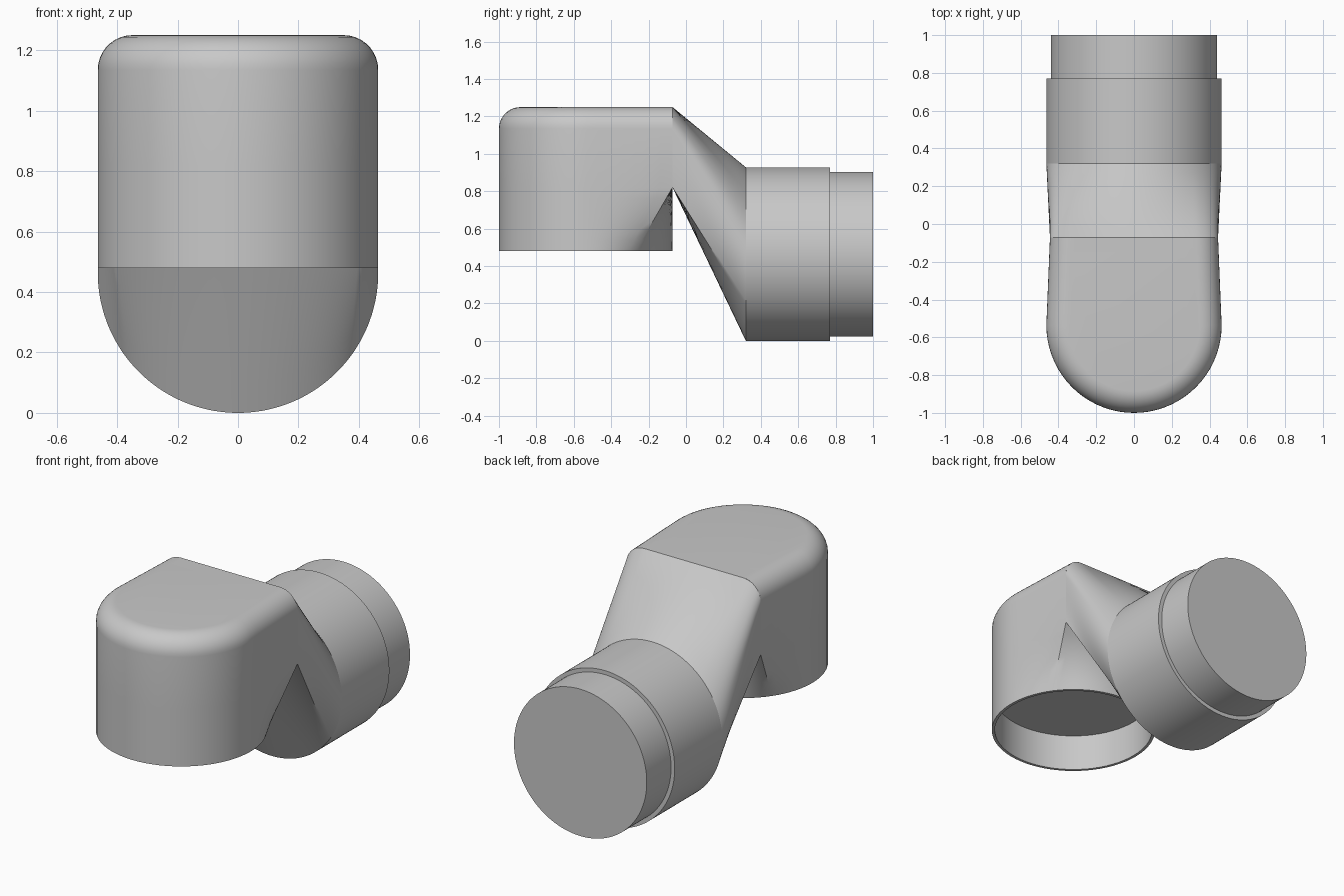
import bpy
import bmesh
from math import sin, cos, radians, pi, tau

if "Cube" in bpy.data.objects:
    bpy.data.objects.remove(bpy.data.objects["Cube"])

grey = bpy.data.materials.new("plain grey")
grey.use_nodes = True
COLOR = (0.58, 0.58, 0.58, 1)
grey.diffuse_color = COLOR
grey.node_tree.nodes["Principled BSDF"].inputs["Base Color"].default_value = COLOR

R = 0.464            # main radius
CUP_Y = -1 + R       # axis of the downward cup
JOIN_Y = CUP_Y + R   # plane where hood meets transition
JOIN_X = 0.445       # half width at the join
FILLET = 0.115
RIM, NOTCH, TOP = 0.48, 0.82, 1.25
PIPE_Y = 0.32
CORNER = 35          # cup angle that feeds the back corner


def loft(name, rings, cap_start=False, cap_end=False, drop=None):
    """Skin equal-length closed rings; drop(face) removes hidden faces."""
    bm = bmesh.new()
    rows = [[bm.verts.new(p) for p in ring] for ring in rings]
    n = len(rows[0])
    for a, b in zip(rows, rows[1:]):
        for i in range(n):
            j = (i + 1) % n
            bm.faces.new((a[i], a[j], b[j], b[i]))
    if cap_start:
        bm.faces.new(rows[0][::-1])
    if cap_end:
        bm.faces.new(rows[-1])
    bmesh.ops.recalc_face_normals(bm, faces=bm.faces)
    if drop:
        hidden = [f for f in bm.faces if drop(f)]
        bmesh.ops.delete(bm, geom=hidden, context="FACES")
    bmesh.ops.remove_doubles(bm, verts=bm.verts, dist=1e-5)
    mesh = bpy.data.meshes.new(name)
    bm.to_mesh(mesh)
    bm.free()
    mesh.materials.append(grey)
    obj = bpy.data.objects.new(name, mesh)
    bpy.context.collection.objects.link(obj)
    bpy.ops.object.select_all(action="DESELECT")
    obj.select_set(True)
    bpy.context.view_layer.objects.active = obj
    bpy.ops.object.shade_smooth_by_angle(angle=radians(30))
    return obj


def cup_ring(r, z):
    return [(r * cos(radians(d)), CUP_Y + r * sin(radians(d)), z)
            for d in range(0, 360, 5)]


def hood_ring(inset, z):
    """Round at the front, straight sides, square at the back."""
    ring = []
    for d in range(0, 360, 5):
        a = radians(d)
        x, y = (R - inset) * cos(a), CUP_Y + (R - inset) * sin(a)
        if 0 < d < 180:
            side = 1 if d <= 90 else -1
            e = d if d <= 90 else 180 - d
            t = min(e / CORNER, 1)
            back = max(0, (e - CORNER) / (90 - CORNER))
            x = side * (R + (JOIN_X - R) * t - inset) * (1 - back)
            y = CUP_Y + (JOIN_Y - CUP_Y) * t
        ring.append((x, y, z))
    return ring


# Hood: hollow cup below, squared at the back, rounded over at the top
arc = [radians(a) for a in range(0, 91, 10)]
rings = [cup_ring(0.447, 0.70), cup_ring(0.447, RIM), cup_ring(R, RIM)]
low, high = cup_ring(R, RIM), hood_ring(0, NOTCH)
for k in range(1, 7):
    t = k / 6
    rings.append([tuple(p + (q - p) * t for p, q in zip(u, v))
                  for u, v in zip(low, high)])
rings += [hood_ring(FILLET * (1 - cos(a)), TOP - FILLET * (1 - sin(a))) for a in arc]
loft("hood", rings, cap_start=True, cap_end=True,
     drop=lambda f: all(abs(v.co.y - JOIN_Y) < 1e-4 and v.co.z > NOTCH - 1e-3
                        for v in f.verts))

# Transition: rounded rectangle at the hood to full circle at the pipe
keys = [(-90, 0, NOTCH), (-35, JOIN_X, NOTCH)]
keys += [(15 + 30 * a / (pi / 2), JOIN_X - FILLET * (1 - cos(a)),
          TOP - FILLET * (1 - sin(a))) for a in arc]
keys.append((90, 0, TOP))


def join_point(d):
    side = 1
    if d > 90:
        d, side = 180 - d, -1
    for (d0, x0, z0), (d1, x1, z1) in zip(keys, keys[1:]):
        if d <= d1 + 1e-6:
            t = (d - d0) / (d1 - d0)
            return (side * (x0 + (x1 - x0) * t), JOIN_Y, z0 + (z1 - z0) * t)


degrees = [-90 + 2.5 * i for i in range(144)]
start = [join_point(d) for d in degrees]
end = [(R * cos(radians(d)), PIPE_Y, R + R * sin(radians(d))) for d in degrees]
loft("transition", [[tuple(p + (q - p) * k / 8 for p, q in zip(u, v))
                     for u, v in zip(start, end)] for k in range(9)])


# Pipe with a stepped, closed spigot
def pipe_ring(r, y):
    return [(r * cos(tau * i / 144), y, R + r * sin(tau * i / 144))
            for i in range(144)]


loft("pipe", [pipe_ring(R, PIPE_Y), pipe_ring(R, 0.77), pipe_ring(0.44, 0.77)])
loft("spigot", [pipe_ring(0.44, 0.77), pipe_ring(0.44, 1.0)], cap_end=True)
